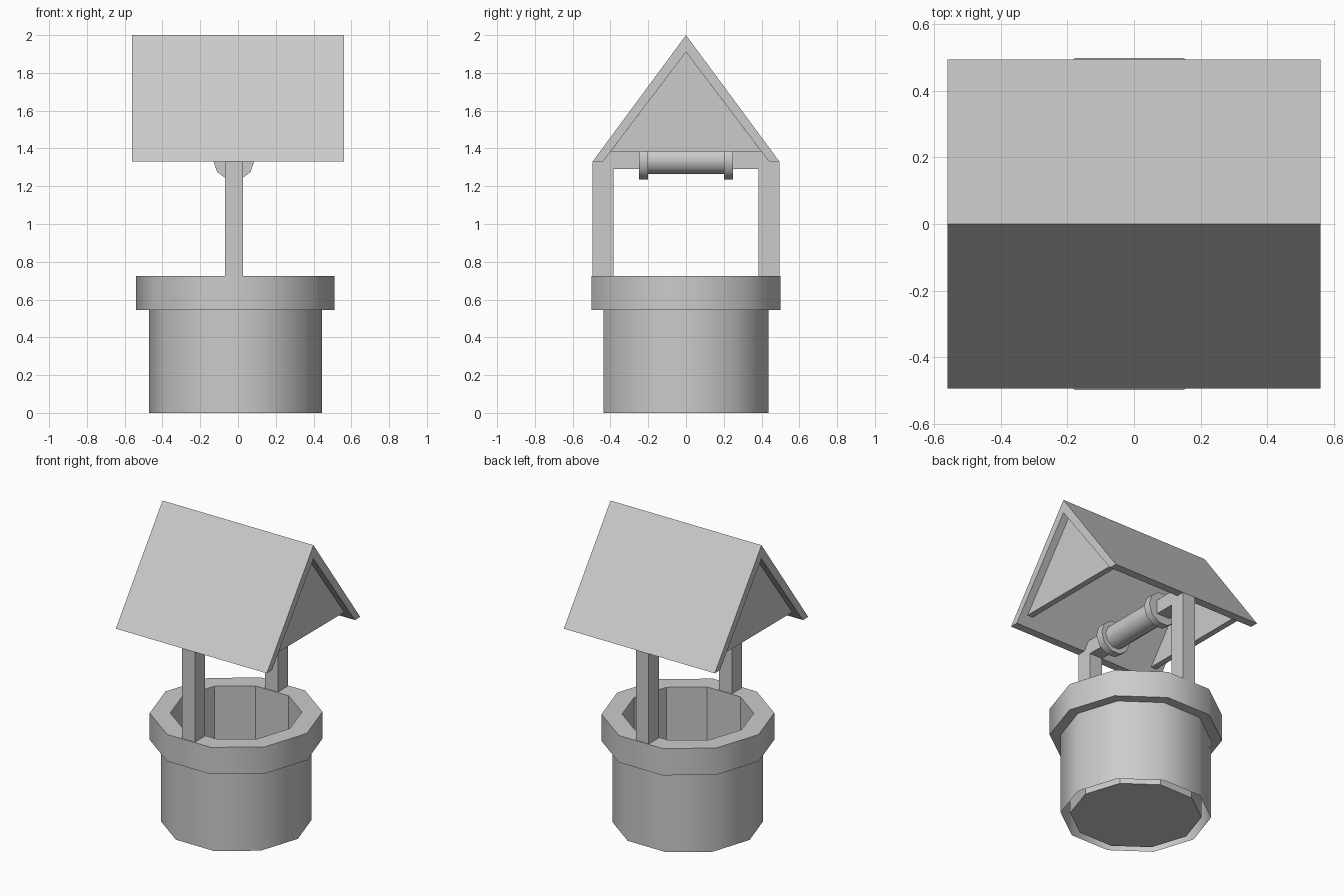
import bpy, bmesh, math

if "Cube" in bpy.data.objects:
    bpy.data.objects.remove(bpy.data.objects["Cube"])

SIDES = 10
PX = -0.022          # centre of the posts and spool in x


def finish(name, verts, faces, smooth=False, recalc=True):
    me = bpy.data.meshes.new(name)
    me.from_pydata(verts, [], faces)
    if recalc:
        bm = bmesh.new()
        bm.from_mesh(me)
        bmesh.ops.recalc_face_normals(bm, faces=bm.faces)
        bm.to_mesh(me)
        bm.free()
    if smooth:
        me.polygons.foreach_set("use_smooth", [True] * len(me.polygons))
        me.set_sharp_from_angle(angle=math.radians(40))
    ob = bpy.data.objects.new(name, me)
    bpy.context.collection.objects.link(ob)
    return ob


def lathe(name, profile, place, caps=(False, False), smooth=True, recalc=False):
    """Ten-sided turned shape; place(a, b, h) maps cross-section and height to a point."""
    n = SIDES
    verts, faces = [], []
    for r, h in profile:
        for i in range(n):
            t = 2 * math.pi * i / n
            verts.append(place(r * math.cos(t), r * math.sin(t), h))
    for k in range(len(profile) - 1):
        for i in range(n):
            j = (i + 1) % n
            faces.append((k*n + i, k*n + j, (k+1)*n + j, (k+1)*n + i))
    if caps[0]:
        faces.append(tuple(reversed(range(n))))
    if caps[1]:
        faces.append(tuple(range((len(profile) - 1) * n, len(profile) * n)))
    return finish(name, verts, faces, smooth, recalc)


def prism(name, yz, x0, x1):
    """Outline in the y-z plane extruded along x."""
    n = len(yz)
    verts = [(x, y, z) for x in (x0, x1) for y, z in yz]
    faces = [tuple(range(n)), tuple(range(n, 2 * n))]
    faces += [(i, (i + 1) % n, n + (i + 1) % n, n + i) for i in range(n)]
    return finish(name, verts, faces)


def upright(a, b, h):
    return (a - 0.014, b, h)


def along_y(a, b, h):
    return (PX + a, h, 1.34 + b)


# Well: outer wall with overhanging rim, and faceted lining with floor
lathe("well_wall", [(0.458, 0), (0.458, 0.545), (0.525, 0.545),
                    (0.525, 0.725), (0.40, 0.725)], upright)
lathe("well_lining", [(0.40, 0.725), (0.40, 0)], upright,
      caps=(False, True), smooth=False)

# Posts with short arms carrying the spool, cut to the roof slope
post = [(0.495, 0.725), (0.495, 1.33), (0.454, 1.385), (0.25, 1.385),
        (0.25, 1.29), (0.385, 1.29), (0.385, 0.725)]
for side, s in (("front", -1), ("back", 1)):
    prism(side + "_post", [(s * y, z) for y, z in post], PX - 0.048, PX + 0.048)

# Rope spool with an end flange on each side
lathe("spool", [(0.11, -0.25), (0.11, -0.20), (0.079, -0.20),
                (0.079, 0.20), (0.11, 0.20), (0.11, 0.25)],
      along_y, caps=(True, True), recalc=True)

# Pitched roof shell, open underneath
prism("roof", [(-0.495, 1.33), (0, 2.0), (0.495, 1.33),
               (0.44, 1.33), (0, 1.91), (-0.44, 1.33)], -0.56, 0.56)

# Recessed gable boards
for side, s in (("left", -1), ("right", 1)):
    prism(side + "_gable", [(-0.398, 1.385), (0.398, 1.385), (0, 1.91)],
          s * 0.51, s * 0.47)
